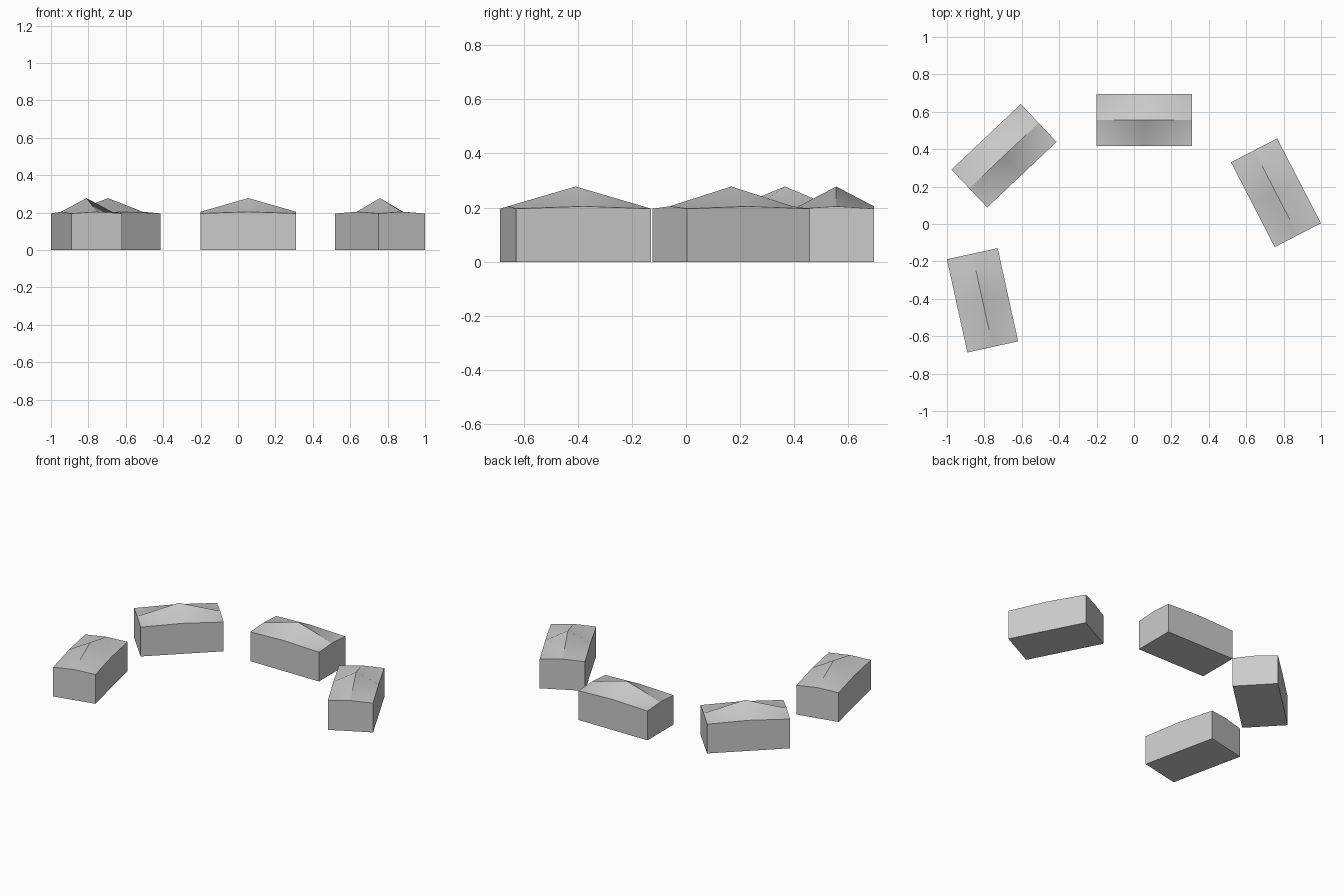
import bpy, bmesh
from math import radians

if "Cube" in bpy.data.objects:
    bpy.data.objects.remove(bpy.data.objects["Cube"])

L, W = 0.255, 0.139                      # half length, half width
CORNER, MID, PEAK = 0.196, 0.205, 0.278  # roof heights


def hut(name, x, y, angle):
    bm = bmesh.new()
    # outline runs corner, edge middle, corner, ...
    outline = [(-L, -W), (0, -W), (L, -W), (L, 0), (L, W), (0, W), (-L, W), (-L, 0)]
    base = [bm.verts.new((px, py, 0)) for px, py in outline if px and py]
    rim = [bm.verts.new((px, py, CORNER if px and py else MID)) for px, py in outline]
    peak = bm.verts.new((0, 0, PEAK))
    bm.faces.new(base[::-1])
    for i in range(4):
        a, m, c = rim[2 * i], rim[2 * i + 1], rim[(2 * i + 2) % 8]
        prev = rim[2 * i - 1]
        bm.faces.new((base[i], base[(i + 1) % 4], c, m, a))  # wall
        bm.faces.new((a, m, prev))                           # shallow roof corner
        bm.faces.new((prev, m, peak))                        # steep roof centre
    bmesh.ops.recalc_face_normals(bm, faces=bm.faces)
    mesh = bpy.data.meshes.new(name)
    bm.to_mesh(mesh)
    bm.free()
    ob = bpy.data.objects.new(name, mesh)
    ob.location = (x, y, 0)
    ob.rotation_euler.z = radians(angle)
    bpy.context.collection.objects.link(ob)
    bpy.ops.object.select_all(action='DESELECT')
    ob.select_set(True)
    bpy.context.view_layer.objects.active = ob
    bpy.ops.object.shade_smooth_by_angle(angle=radians(30))


# four tents set in an arc
hut("tent_front_left", -0.81, -0.408, 102.4)
hut("tent_back_left", -0.695, 0.365, 43.4)
hut("tent_back", 0.055, 0.555, 0)
hut("tent_right", 0.759, 0.167, 117.3)
